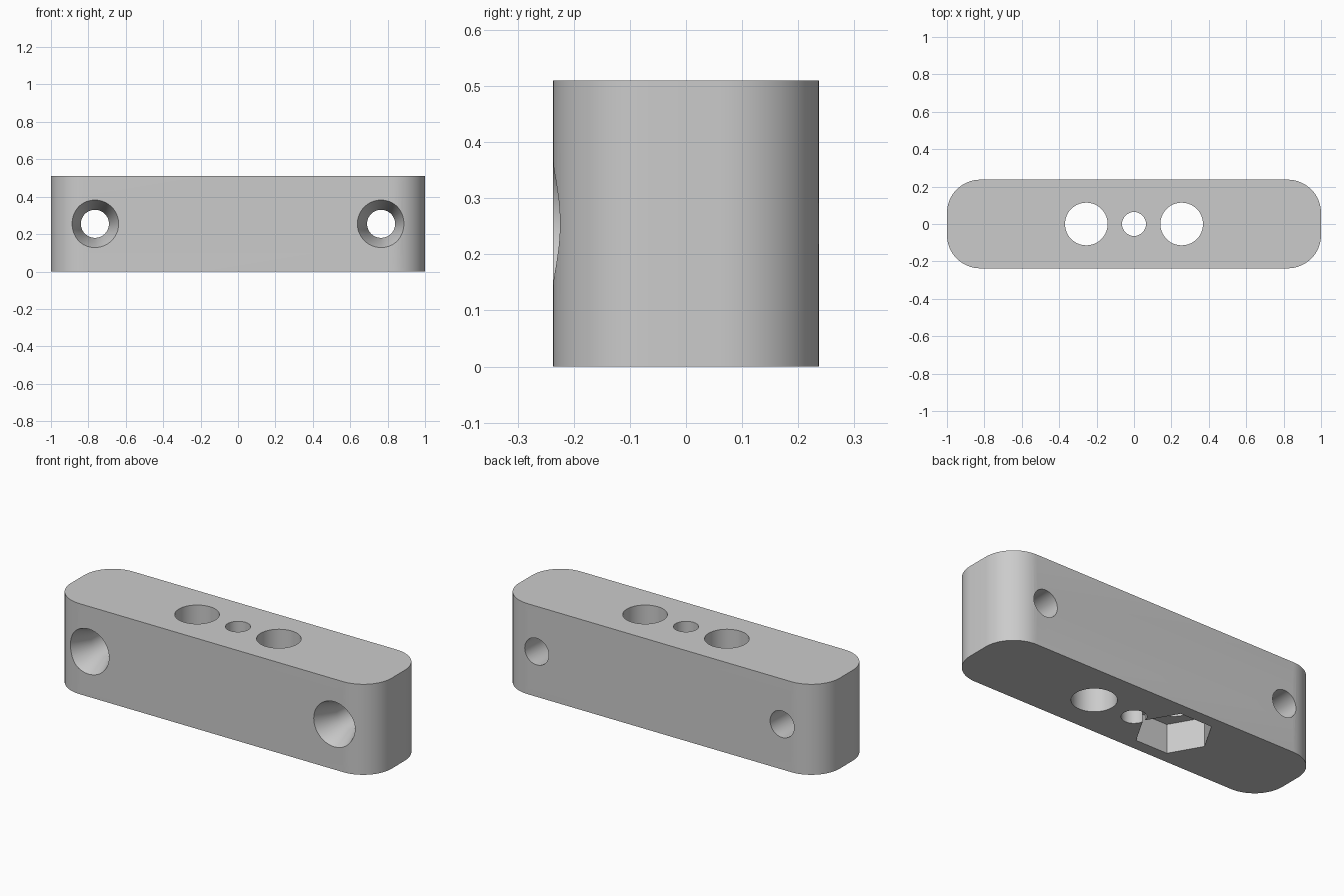
import bpy
import bmesh
import math
from mathutils import Matrix, Vector

cube = bpy.data.objects.get("Cube")
if cube:
    bpy.data.objects.remove(cube, do_unlink=True)

HALF_X, HALF_Y, HEIGHT = 1.0, 0.237, 0.51
CORNER = 0.178
MID_Z = HEIGHT / 2

grey = bpy.data.materials.new("plain grey")
grey.use_nodes = True
colour = (0.6, 0.6, 0.6, 1)
grey.diffuse_color = colour
grey.node_tree.nodes["Principled BSDF"].inputs["Base Color"].default_value = colour


def finish(name, bm):
    bmesh.ops.recalc_face_normals(bm, faces=bm.faces)
    mesh = bpy.data.meshes.new(name)
    bm.to_mesh(mesh)
    bm.free()
    mesh.materials.append(grey)
    obj = bpy.data.objects.new(name, mesh)
    bpy.context.collection.objects.link(obj)
    return obj


def turned_cutter(name, profile, sides, matrix):
    """Closed solid turned round z from (radius, height) pairs."""
    bm = bmesh.new()
    rings = []
    for r, h in profile:
        angles = [math.tau * i / sides for i in range(sides)]
        rings.append([bm.verts.new(matrix @ Vector((r * math.cos(a), r * math.sin(a), h)))
                      for a in angles])
    for low, high in zip(rings, rings[1:]):
        for i in range(sides):
            j = (i + 1) % sides
            bm.faces.new((low[i], low[j], high[j], high[i]))
    bm.faces.new(rings[0])
    bm.faces.new(rings[-1])
    return finish(name, bm)


# Block with rounded upright corners
bm = bmesh.new()
outline = []
STEPS = 16
for quarter, (sx, sy) in enumerate([(1, 1), (-1, 1), (-1, -1), (1, -1)]):
    for i in range(STEPS + 1):
        a = (quarter + i / STEPS) * math.pi / 2
        outline.append(bm.verts.new((sx * (HALF_X - CORNER) + CORNER * math.cos(a),
                                     sy * (HALF_Y - CORNER) + CORNER * math.sin(a), 0)))
base = bm.faces.new(outline)
top = bmesh.ops.extrude_face_region(bm, geom=[base], use_keep_orig=True)["geom"]
bmesh.ops.translate(bm, vec=(0, 0, HEIGHT), verts=[v for v in top if isinstance(v, bmesh.types.BMVert)])
block = finish("mounting_block", bm)

# Upright through holes
cutters = []
for name, x, r in (("right_hole", -0.255, 0.114), ("middle_hole", 0, 0.064), ("left_hole", 0.255, 0.114)):
    cutters.append(turned_cutter(name, [(r, -0.1), (r, HEIGHT + 0.1)], 64,
                                 Matrix.Translation((x, 0, 0))))

# Hexagonal nut pocket in the underside
cutters.append(turned_cutter("nut_pocket", [(0.197, -0.1), (0.197, 0.163)], 6,
                             Matrix.Translation((-0.255, 0, 0))))

# Countersunk screw holes from front to back
OVER, SINK, R_HOLE, R_SINK = 0.05, 0.13, 0.075, 0.127
flare = R_SINK + (R_SINK - R_HOLE) * OVER / SINK
screw = [(flare, -HALF_Y - OVER), (R_HOLE, -HALF_Y + SINK), (R_HOLE, HALF_Y + OVER)]
for side, name in ((-1, "right_screw_hole"), (1, "left_screw_hole")):
    matrix = Matrix.Translation((side * 0.765, 0, MID_Z)) @ Matrix.Rotation(-math.pi / 2, 4, "X")
    cutters.append(turned_cutter(name, screw, 64, matrix))

# Cut, bake the result and drop the cutters
for cutter in cutters:
    cutter.hide_render = True
    cut = block.modifiers.new(cutter.name, "BOOLEAN")
    cut.operation = "DIFFERENCE"
    cut.solver = "EXACT"
    cut.object = cutter
bpy.context.view_layer.update()
baked = bpy.data.meshes.new_from_object(block.evaluated_get(bpy.context.evaluated_depsgraph_get()))
block.modifiers.clear()
block.data = baked
for cutter in cutters:
    bpy.data.objects.remove(cutter, do_unlink=True)

# Smooth round walls, crisp rims
bpy.ops.object.select_all(action="DESELECT")
block.select_set(True)
bpy.context.view_layer.objects.active = block
bpy.ops.object.shade_smooth_by_angle(angle=math.radians(30))
